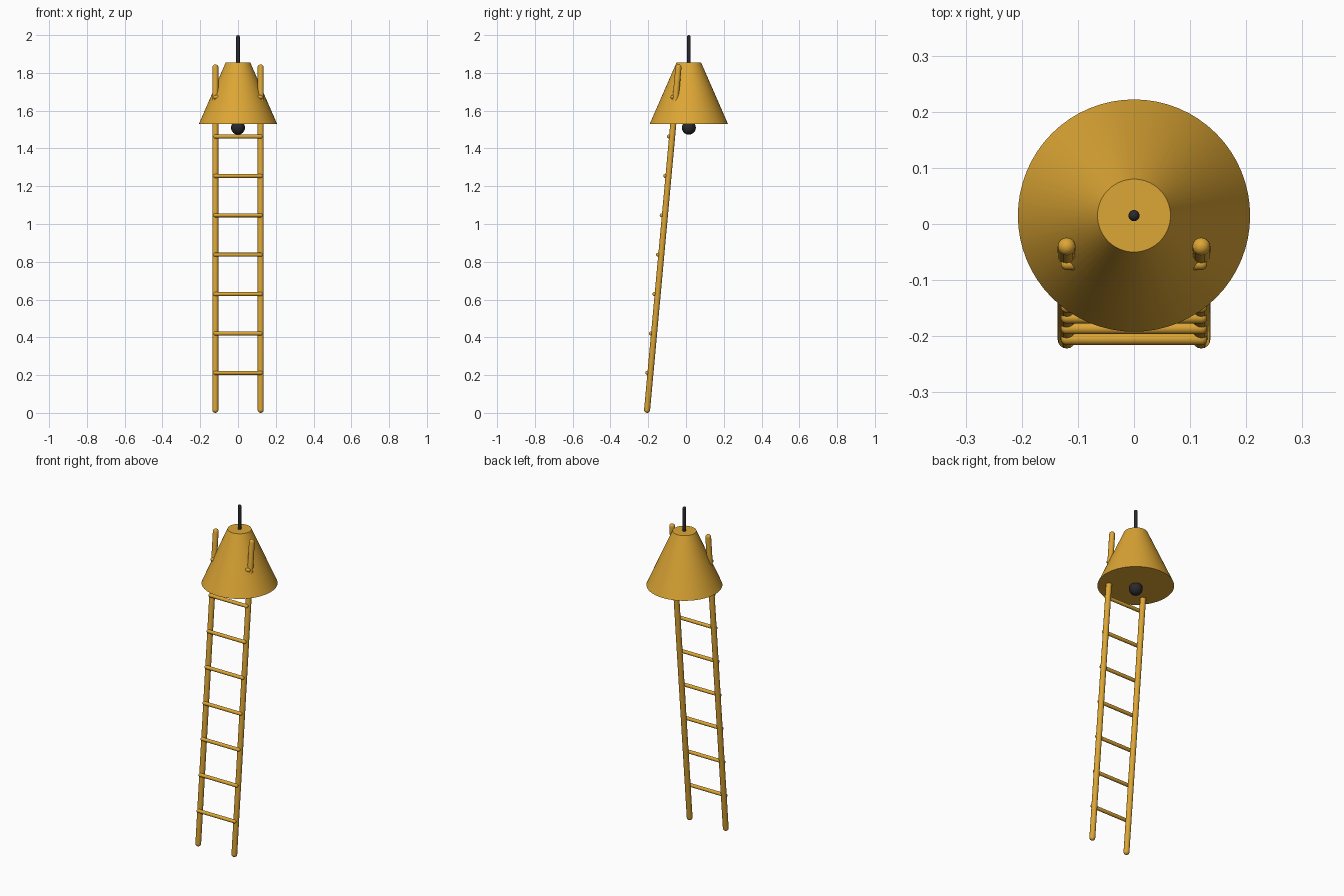
import bpy
import bmesh
from math import sin, cos, pi
from mathutils import Vector

cube = bpy.data.objects.get("Cube")
if cube:
    bpy.data.objects.remove(cube, do_unlink=True)


def material(name, colour):
    mat = bpy.data.materials.new(name)
    mat.use_nodes = True
    mat.diffuse_color = colour
    mat.node_tree.nodes["Principled BSDF"].inputs["Base Color"].default_value = colour
    return mat


yellow = material("golden yellow", (0.72, 0.38, 0.035, 1))
black = material("charcoal black", (0.022, 0.022, 0.026, 1))


def lathe(name, profile, mat, start, axis=(0, 0, 1), sides=32):
    """Revolve (radius, height) points; the profile starts and ends on the axis."""
    bm = bmesh.new()
    verts = [bm.verts.new((r, 0, h)) for r, h in profile]
    edges = [bm.edges.new(pair) for pair in zip(verts, verts[1:])]
    bmesh.ops.spin(bm, geom=verts + edges, cent=(0, 0, 0), axis=(0, 0, 1),
                   angle=2 * pi, steps=sides, use_merge=True)
    bmesh.ops.remove_doubles(bm, verts=bm.verts, dist=1e-5)
    bmesh.ops.recalc_face_normals(bm, faces=bm.faces)
    mesh = bpy.data.meshes.new(name)
    bm.to_mesh(mesh)
    bm.free()
    mesh.materials.append(mat)
    obj = bpy.data.objects.new(name, mesh)
    bpy.context.collection.objects.link(obj)
    obj.location = start
    obj.rotation_euler = Vector(axis).to_track_quat("Z", "Y").to_euler()
    bpy.ops.object.select_all(action="DESELECT")
    obj.select_set(True)
    bpy.context.view_layer.objects.active = obj
    bpy.ops.object.shade_smooth_by_angle()
    return obj


def capsule(name, start, end, radius, mat, sides=16):
    """Round-ended rod; start and end are the centres of its caps."""
    axis = Vector(end) - Vector(start)
    steps = 5
    arc = [(radius * sin(i * pi / 2 / steps), radius * cos(i * pi / 2 / steps))
           for i in range(steps + 1)]
    profile = [(r, -h) for r, h in arc] + [(r, axis.length + h) for r, h in reversed(arc)]
    return lathe(name, profile, mat, start, axis, sides)


# Lamp shade, closed underneath
lamp_y = 0.015
lathe("lamp_shade", [(0, 1.53), (0.207, 1.53), (0.065, 1.855), (0, 1.855)],
      yellow, (0, lamp_y, 0), sides=64)

# Hanging cord and bulb
capsule("cord", (0, lamp_y, 1.84), (0, lamp_y, 1.99), 0.01, black)
bulb = [(0.037 * sin(i * pi / 16), -0.037 * cos(i * pi / 16)) for i in range(17)]
lathe("bulb", bulb, black, (0, lamp_y, 1.51))

# Leaning ladder rails
foot = Vector((0, -0.206, 0.016))
head = Vector((0, -0.04, 1.829))
half_width = 0.12
for side, sx in (("left", 1), ("right", -1)):
    offset = Vector((sx * half_width, 0, 0))
    capsule(side + "_rail", foot + offset, head + offset, 0.016, yellow)

# Rungs fixed to the front of the rails
for i in range(8):
    z = 0.212 + i * 0.2085
    point = foot.lerp(head, (z - foot.z) / (head.z - foot.z))
    y = point.y - 0.017
    capsule(f"rung_{i + 1}", (-half_width, y, z), (half_width, y, z), 0.0105, yellow)
